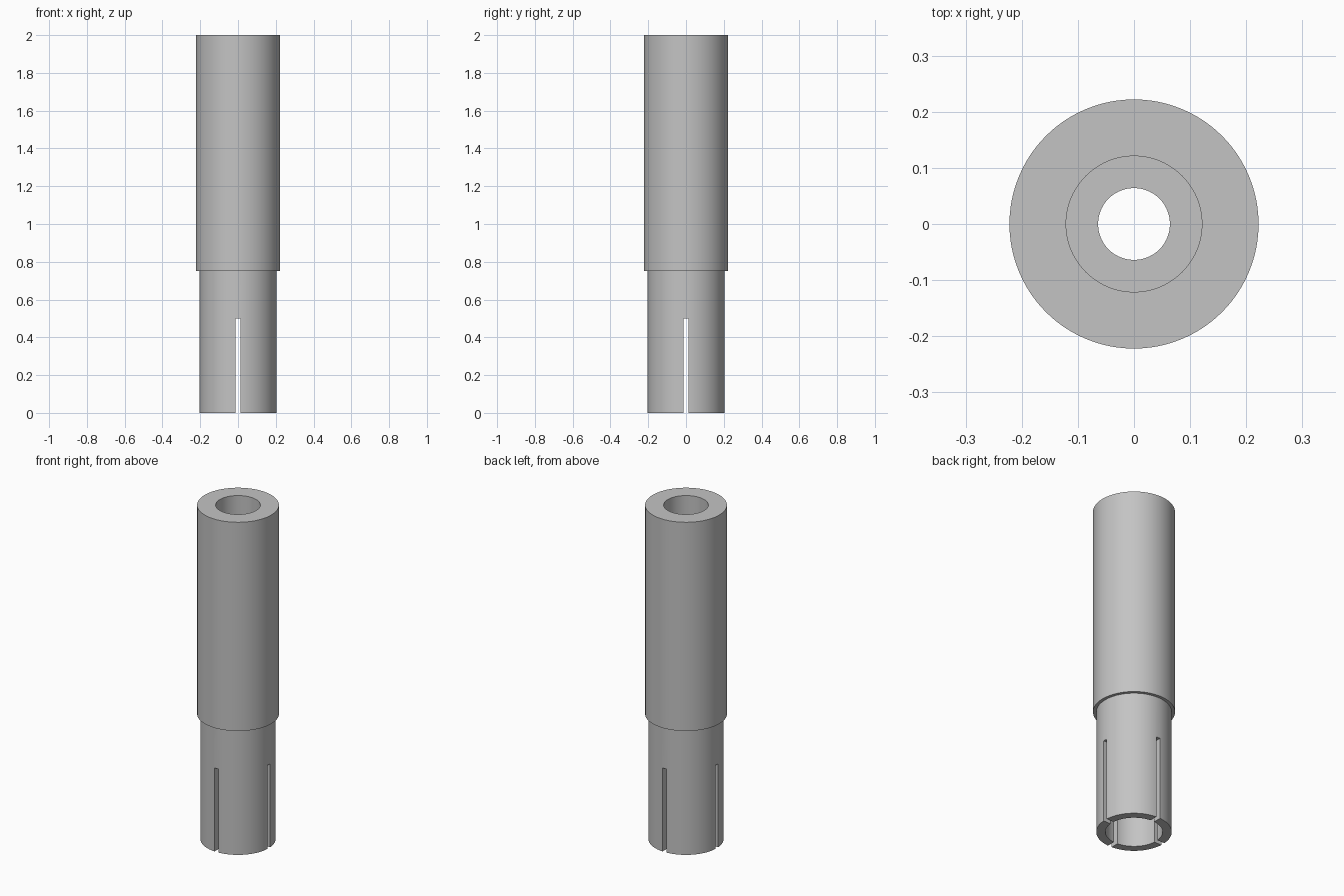
import bpy
import bmesh
from math import radians, tau
from mathutils import Vector

old = bpy.data.objects.get("Cube")
if old:
    bpy.data.objects.remove(old, do_unlink=True)

# Main dimensions
HEIGHT = 2.0
BODY_R, COLLAR_R = 0.222, 0.204
TOP_BORE_R, CHANNEL_R, MOUTH_R = 0.121, 0.064, 0.155
SHOULDER_Z, CHANNEL_TOP_Z = 0.75, 1.0
SLOT_HEIGHT, SLOT_WIDTH = 0.5, 0.026

steel = bpy.data.materials.new("plain grey steel")
steel.use_nodes = True
grey = (0.55, 0.55, 0.55, 1.0)
steel.diffuse_color = grey
steel.node_tree.nodes["Principled BSDF"].inputs["Base Color"].default_value = grey


def add_object(name, bm):
    mesh = bpy.data.meshes.new(name)
    bm.to_mesh(mesh)
    bm.free()
    obj = bpy.data.objects.new(name, mesh)
    bpy.context.collection.objects.link(obj)
    mesh.materials.append(steel)
    return obj


def lathe(name, profile, steps=96):
    """Spin a closed (radius, height) outline around the z axis."""
    bm = bmesh.new()
    verts = [bm.verts.new((r, 0, z)) for r, z in profile]
    edges = [bm.edges.new((v, verts[i - 1])) for i, v in enumerate(verts)]
    bmesh.ops.spin(bm, geom=verts + edges, cent=(0, 0, 0), axis=(0, 0, 1),
                   angle=tau, steps=steps)
    bmesh.ops.remove_doubles(bm, verts=bm.verts, dist=0.0001)
    bmesh.ops.recalc_face_normals(bm, faces=bm.faces)
    return add_object(name, bm)


def slot_cutter(name, size):
    """Box reaching from below the mouth up to the slot end."""
    bm = bmesh.new()
    bmesh.ops.create_cube(bm, size=1)
    bmesh.ops.scale(bm, vec=Vector(size), verts=bm.verts)
    bmesh.ops.translate(bm, vec=(0, 0, SLOT_HEIGHT - size[2] / 2), verts=bm.verts)
    cutter = add_object(name, bm)
    cutter.hide_render = True
    return cutter


# Stepped sleeve with top bore, narrow channel and wide lower mouth
sleeve = lathe("slotted_sleeve", [
    (MOUTH_R, 0), (COLLAR_R, 0), (COLLAR_R, SHOULDER_Z),
    (BODY_R, SHOULDER_Z), (BODY_R, HEIGHT), (TOP_BORE_R, HEIGHT),
    (TOP_BORE_R, CHANNEL_TOP_Z), (CHANNEL_R, CHANNEL_TOP_Z),
    (CHANNEL_R, SHOULDER_Z), (MOUTH_R, SHOULDER_Z),
])

# Four slots in the lower collar, made by two crossing cuts
bpy.context.view_layer.objects.active = sleeve
slot_length, slot_depth = 1.0, SLOT_HEIGHT + 0.2
for name, size in (
    ("side_slot_cutter", (slot_length, SLOT_WIDTH, slot_depth)),
    ("front_slot_cutter", (SLOT_WIDTH, slot_length, slot_depth)),
):
    cutter = slot_cutter(name, size)
    cut = sleeve.modifiers.new(name, 'BOOLEAN')
    cut.operation = 'DIFFERENCE'
    cut.solver = 'EXACT'
    cut.object = cutter
    bpy.ops.object.modifier_apply(modifier=cut.name)
    bpy.data.objects.remove(cutter, do_unlink=True)

# Smooth round walls with crisp rims
bpy.ops.object.select_all(action='DESELECT')
sleeve.select_set(True)
bpy.ops.object.shade_smooth_by_angle(angle=radians(30))
